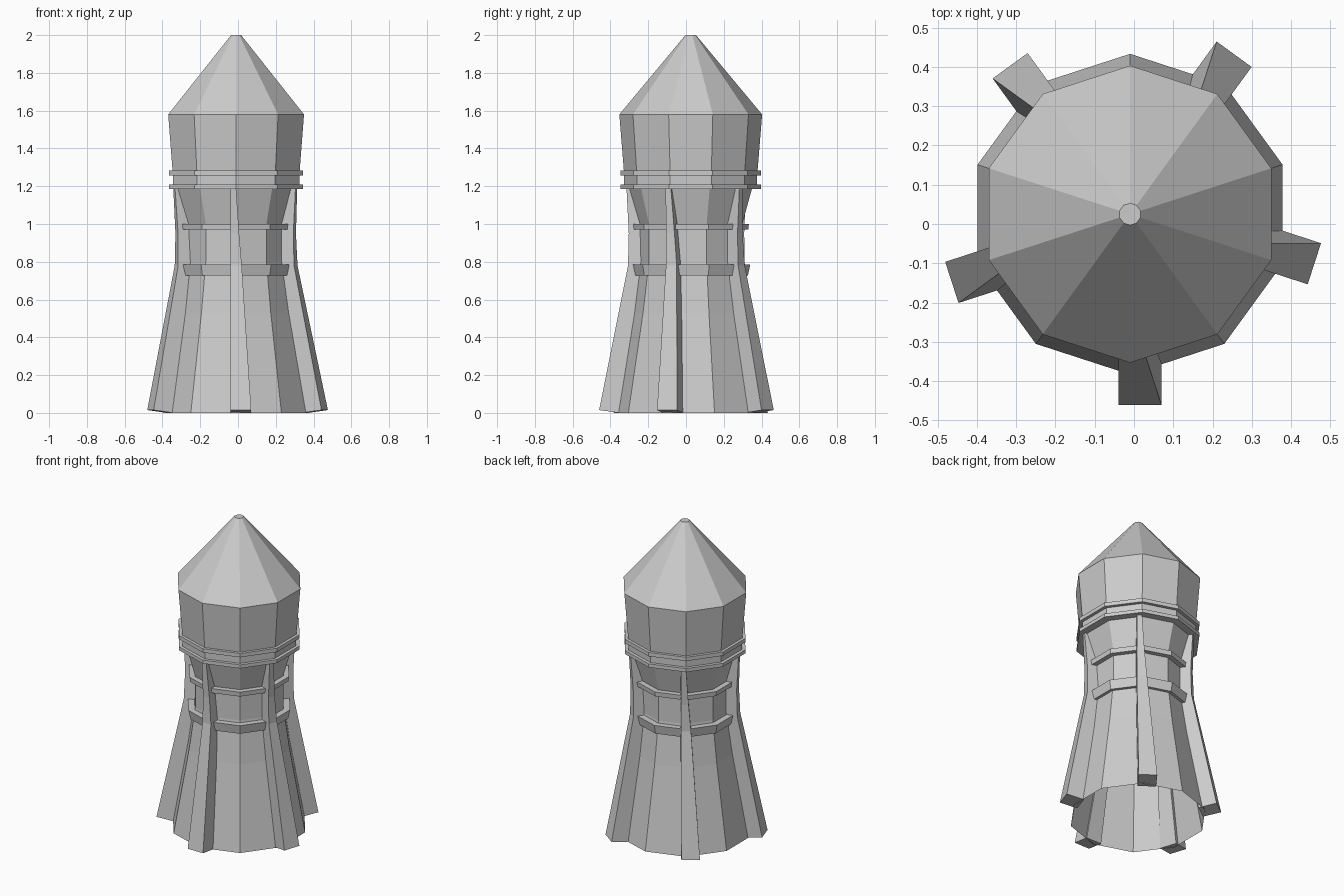
import bpy, bmesh, math
from mathutils import Vector

cube = bpy.data.objects.get("Cube")
if cube:
    bpy.data.objects.remove(cube, do_unlink=True)

SIDES = 10
CENTRE = Vector((-0.01, 0.025, 0))

stone = bpy.data.materials.new("grey_stone")
stone.use_nodes = True
stone.diffuse_color = (0.6, 0.6, 0.6, 1)
stone.node_tree.nodes["Principled BSDF"].inputs["Base Color"].default_value = stone.diffuse_color


def finish(name, bm):
    mesh = bpy.data.meshes.new(name)
    bm.to_mesh(mesh)
    bm.free()
    mesh.materials.append(stone)
    obj = bpy.data.objects.new(name, mesh)
    obj.location = CENTRE
    bpy.context.collection.objects.link(obj)
    return obj


def lathe(name, profile, closed=False, cap_top=False):
    """Ten-sided tube through (radius, height) points, listed from bottom to top."""
    bm = bmesh.new()
    rings = []
    for r, z in profile:
        angles = [math.pi / 2 + math.tau * i / SIDES for i in range(SIDES)]
        rings.append([bm.verts.new((r * math.cos(a), r * math.sin(a), z)) for a in angles])
    pairs = list(zip(rings, rings[1:]))
    if closed:
        pairs.append((rings[-1], rings[0]))
    for low, high in pairs:
        for i in range(SIDES):
            j = (i + 1) % SIDES
            bm.faces.new((low[i], low[j], high[j], high[i]))
    if cap_top:
        bm.faces.new(rings[-1])
    return finish(name, bm)


def band(name, inner, bottom, top, low_r, high_r):
    lathe(name, [(inner, bottom), (low_r, bottom), (high_r, top), (inner, top)], closed=True)


def buttress(name, angle):
    """Tapering fin: one side stays straight while the other leans in."""
    out = Vector((math.cos(angle), math.sin(angle), 0))
    side = Vector((-out.y, out.x, 0))
    # inner radius, outer radius, inner height, outer height, leaning edge
    levels = [(0.375, 0.485, 0.0, 0.015, 0.08),
              (0.24, 0.332, 0.78, 0.78, 0.03),
              (0.24, 0.328, 0.95, 0.95, 0.016),
              (0.28, 0.34, 1.19, 1.19, 0.0)]
    bm = bmesh.new()
    rings = []
    for r_in, r_out, z_in, z_out, lean in levels:
        corners = [(r_in, -0.03, z_in), (r_out, -0.03, z_out),
                   (r_out, lean, z_out), (r_in, lean, z_in)]
        rings.append([bm.verts.new(out * r + side * t + Vector((0, 0, z))) for r, t, z in corners])
    for low, high in zip(rings, rings[1:]):
        for i in range(4):
            j = (i + 1) % 4
            bm.faces.new((low[i], low[j], high[j], high[i]))
    bm.faces.new(rings[0][::-1])
    bm.faces.new(rings[-1])
    return finish(name, bm)


# Flared shaft, open underneath
lathe("tower_shaft", [(0.408, 0.0), (0.312, 0.53), (0.273, 0.8), (0.273, 1.0), (0.325, 1.19)])

# Bands around the waist
band("lower_band", 0.26, 0.727, 0.785, 0.303, 0.315)
band("upper_band", 0.26, 0.97, 1.0, 0.305, 0.308)

# Collar with two rims under the upper room
band("collar_lower_rim", 0.3, 1.185, 1.208, 0.373, 0.373)
lathe("collar", [(0.352, 1.2), (0.352, 1.27)])
band("collar_upper_rim", 0.3, 1.257, 1.282, 0.373, 0.373)

# Upper room and pointed roof
lathe("upper_room", [(0.353, 1.27), (0.378, 1.58)])
lathe("roof", [(0.378, 1.58), (0.028, 2.0)], cap_top=True)

# Five buttresses on every second corner
for k in range(5):
    buttress(f"buttress_{k + 1}", -math.pi / 2 + math.tau * k / 5)
